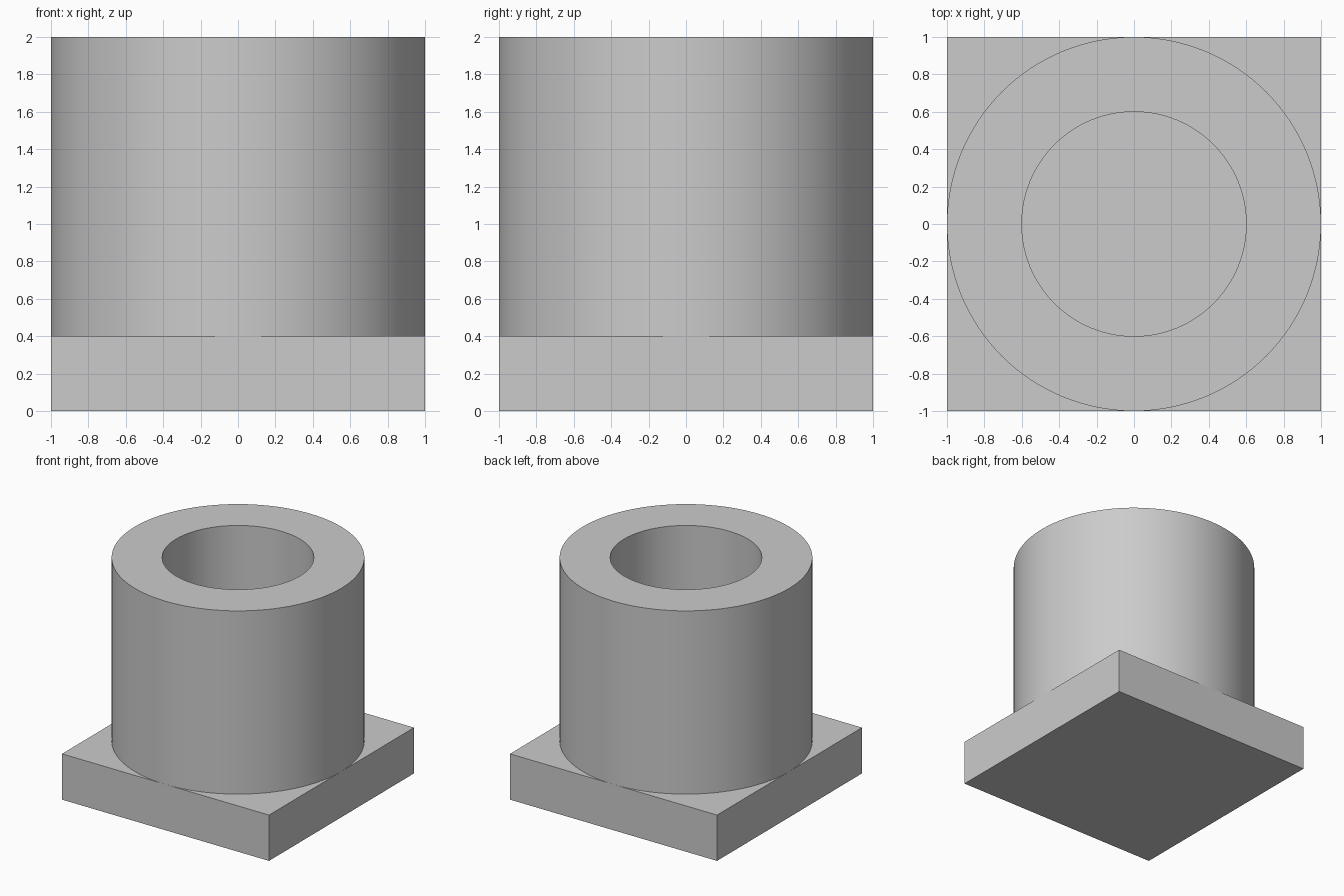
import bpy
import bmesh
import math

cube = bpy.data.objects.get("Cube")
if cube:
    bpy.data.objects.remove(cube, do_unlink=True)

PLATE_HEIGHT = 0.4
TOP = 2.0
OUTER_RADIUS = 1.0
BORE_RADIUS = 0.6
SEGMENTS = 128

grey = bpy.data.materials.new("light grey")
grey.use_nodes = True
colour = (0.6, 0.6, 0.6, 1)
grey.diffuse_color = colour
grey.node_tree.nodes["Principled BSDF"].inputs["Base Color"].default_value = colour


def add_object(name, bm):
    bmesh.ops.recalc_face_normals(bm, faces=bm.faces)
    mesh = bpy.data.meshes.new(name)
    bm.to_mesh(mesh)
    bm.free()
    mesh.materials.append(grey)
    obj = bpy.data.objects.new(name, mesh)
    bpy.context.collection.objects.link(obj)
    return obj


# Square base plate, which also forms the floor of the bore
bm = bmesh.new()
bmesh.ops.create_cube(bm, size=1)
bmesh.ops.scale(bm, vec=(2, 2, PLATE_HEIGHT), verts=bm.verts)
bmesh.ops.translate(bm, vec=(0, 0, PLATE_HEIGHT / 2), verts=bm.verts)
add_object("base_plate", bm)

# Thick tube: a rectangular wall section turned about the z axis
bm = bmesh.new()
section = [(OUTER_RADIUS, PLATE_HEIGHT), (OUTER_RADIUS, TOP),
           (BORE_RADIUS, TOP), (BORE_RADIUS, PLATE_HEIGHT)]
verts = [bm.verts.new((r, 0, z)) for r, z in section]
edges = [bm.edges.new((a, b)) for a, b in zip(verts, verts[1:] + verts[:1])]
bmesh.ops.spin(bm, geom=verts + edges, cent=(0, 0, 0), axis=(0, 0, 1),
               angle=math.tau, steps=SEGMENTS, use_merge=True)
bmesh.ops.remove_doubles(bm, verts=bm.verts, dist=0.0001)
tube = add_object("tube", bm)

# Smooth walls with crisp rims
bpy.ops.object.select_all(action="DESELECT")
tube.select_set(True)
bpy.context.view_layer.objects.active = tube
bpy.ops.object.shade_smooth_by_angle(angle=math.radians(30))
